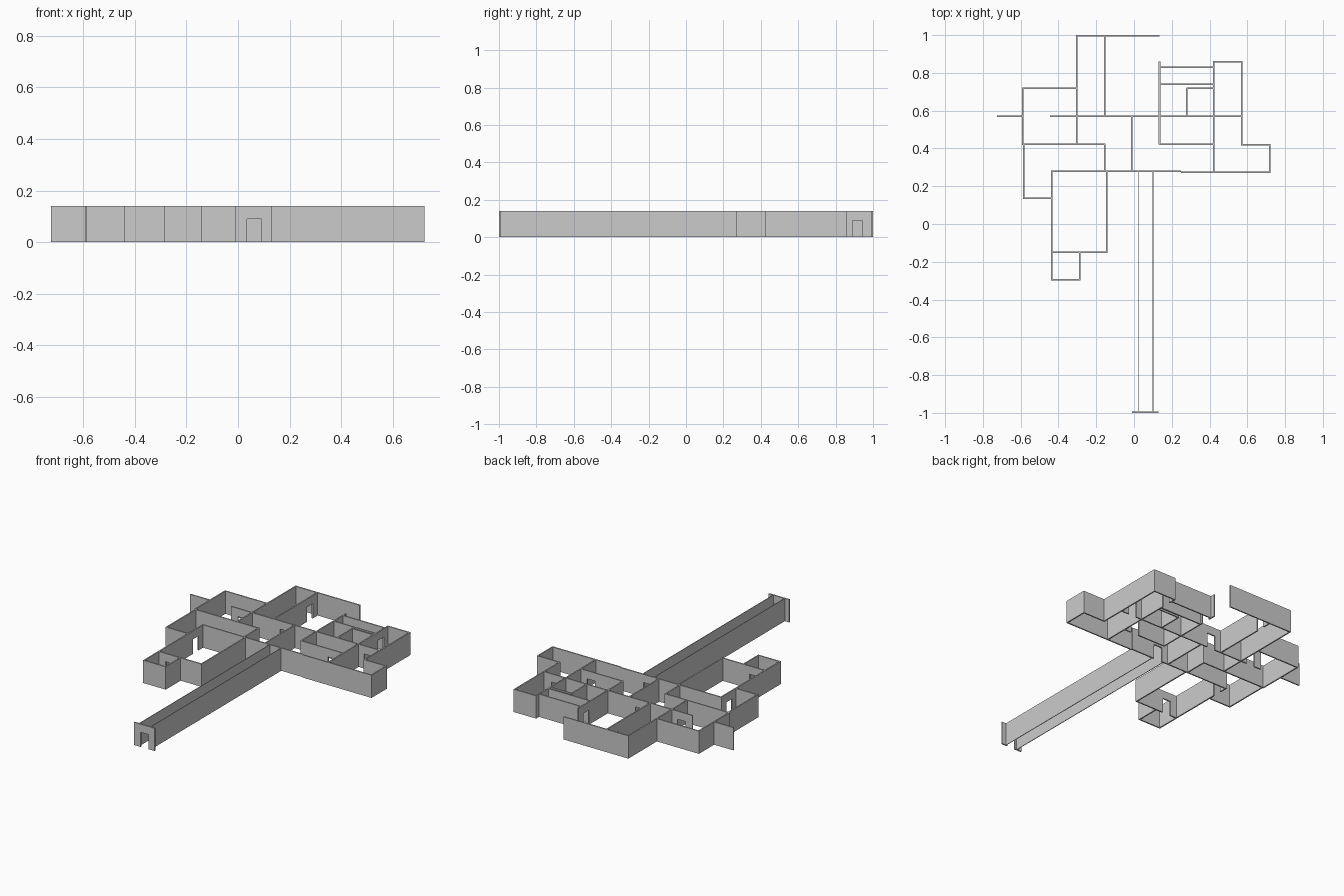
import bpy
import bmesh
from mathutils import Vector

if "Cube" in bpy.data.objects:
    bpy.data.objects.remove(bpy.data.objects["Cube"], do_unlink=True)

HEIGHT = 0.14
THICK = 0.008
DOOR_HEIGHT = 0.09
DOOR_WIDTH = 0.055

plaster = bpy.data.materials.new("grey plaster")
plaster.use_nodes = True
colour = (0.6, 0.6, 0.6, 1)
plaster.diffuse_color = colour
plaster.node_tree.nodes["Principled BSDF"].inputs["Base Color"].default_value = colour


def add_box(bm, low, high):
    """Add an axis-aligned box between two corners."""
    low, high = Vector(low), Vector(high)
    corners = bmesh.ops.create_cube(bm, size=1)["verts"]
    bmesh.ops.scale(bm, vec=high - low, verts=corners)
    bmesh.ops.translate(bm, vec=(low + high) / 2, verts=corners)


def build_wall(name, along_x, across, start, end, doors, thick):
    """Stand a straight wall up, leaving a doorway around each door centre."""
    bm = bmesh.new()
    half = thick / 2

    def piece(first, last, bottom):
        if along_x:
            add_box(bm, (first, across - half, bottom), (last, across + half, HEIGHT))
        else:
            add_box(bm, (across - half, first, bottom), (across + half, last, HEIGHT))

    cursor = start
    for centre in sorted(doors):
        left, right = centre - DOOR_WIDTH / 2, centre + DOOR_WIDTH / 2
        piece(cursor, left, 0)
        piece(left, right, DOOR_HEIGHT)
        cursor = right
    piece(cursor, end, 0)
    mesh = bpy.data.meshes.new(name)
    bm.to_mesh(mesh)
    bm.free()
    mesh.materials.append(plaster)
    wall = bpy.data.objects.new(name, mesh)
    bpy.context.collection.objects.link(wall)


def wall_x(name, y, start, end, doors=(), thick=THICK):
    build_wall(name, True, y, start, end, doors, thick)


def wall_y(name, x, start, end, doors=(), thick=THICK):
    build_wall(name, False, x, start, end, doors, thick)


# Long entrance corridor
wall_x("entrance_wall", -0.996, -0.01, 0.13, doors=[0.063])
for side, x in (("right", 0.022), ("left", 0.1)):
    wall_y("corridor_wall_" + side, x, -0.996, 0.28, thick=0.004)

# Central hall
wall_x("hall_front_wall", 0.28, -0.44, 0.25, doors=[0.063])
wall_x("hall_front_wall_left", 0.275, 0.25, 0.72)
wall_x("hall_back_wall", 0.57, -0.445, 0.57, doors=[-0.37, -0.083, 0.49])
wall_y("hall_divider", -0.012, 0.28, 0.57)

# Back court
wall_x("court_back_wall", 0.996, -0.303, 0.135)
wall_y("court_side_wall", -0.303, 0.42, 1.0)
wall_y("court_inner_wall", -0.155, 0.57, 0.996, doors=[0.917])

# Right back room
wall_x("right_room_back_wall", 0.718, -0.59, -0.303)
wall_y("right_room_side_wall", -0.59, 0.42, 0.722)
wall_x("right_outer_spur", 0.57, -0.725, -0.59)
wall_x("right_room_front_wall", 0.422, -0.594, -0.151)

# Right passage
wall_y("passage_end_wall", -0.155, 0.28, 0.422)
wall_y("passage_side_wall", -0.584, 0.135, 0.422)
wall_x("passage_front_wall", 0.137, -0.588, -0.435)

# Great room and its closet
wall_y("great_room_right_wall", -0.435, -0.295, 0.28, doors=[0.205])
wall_y("great_room_left_wall", -0.145, -0.152, 0.28)
wall_x("great_room_front_wall", -0.15, -0.439, -0.141, doors=[-0.36])
wall_y("closet_left_wall", -0.288, -0.295, -0.15)
wall_x("closet_front_wall", -0.295, -0.439, -0.284)

# Left chambers
wall_y("chamber_right_wall", 0.135, 0.42, 0.86, doors=[0.785])
wall_y("chamber_left_wall", 0.423, 0.275, 0.86, doors=[0.785])
wall_x("chamber_back_wall", 0.83, 0.135, 0.423)
wall_x("chamber_middle_wall", 0.74, 0.135, 0.423)
wall_x("chamber_front_wall", 0.422, 0.135, 0.423, doors=[0.35])
wall_y("alcove_side_wall", 0.278, 0.57, 0.72)
wall_x("alcove_back_wall", 0.718, 0.278, 0.423)

# Left outer rooms
wall_x("outer_room_back_wall", 0.858, 0.419, 0.574)
wall_y("outer_room_side_wall", 0.57, 0.42, 0.862)
wall_x("far_room_back_wall", 0.42, 0.566, 0.72)
wall_y("far_room_side_wall", 0.718, 0.271, 0.424)
